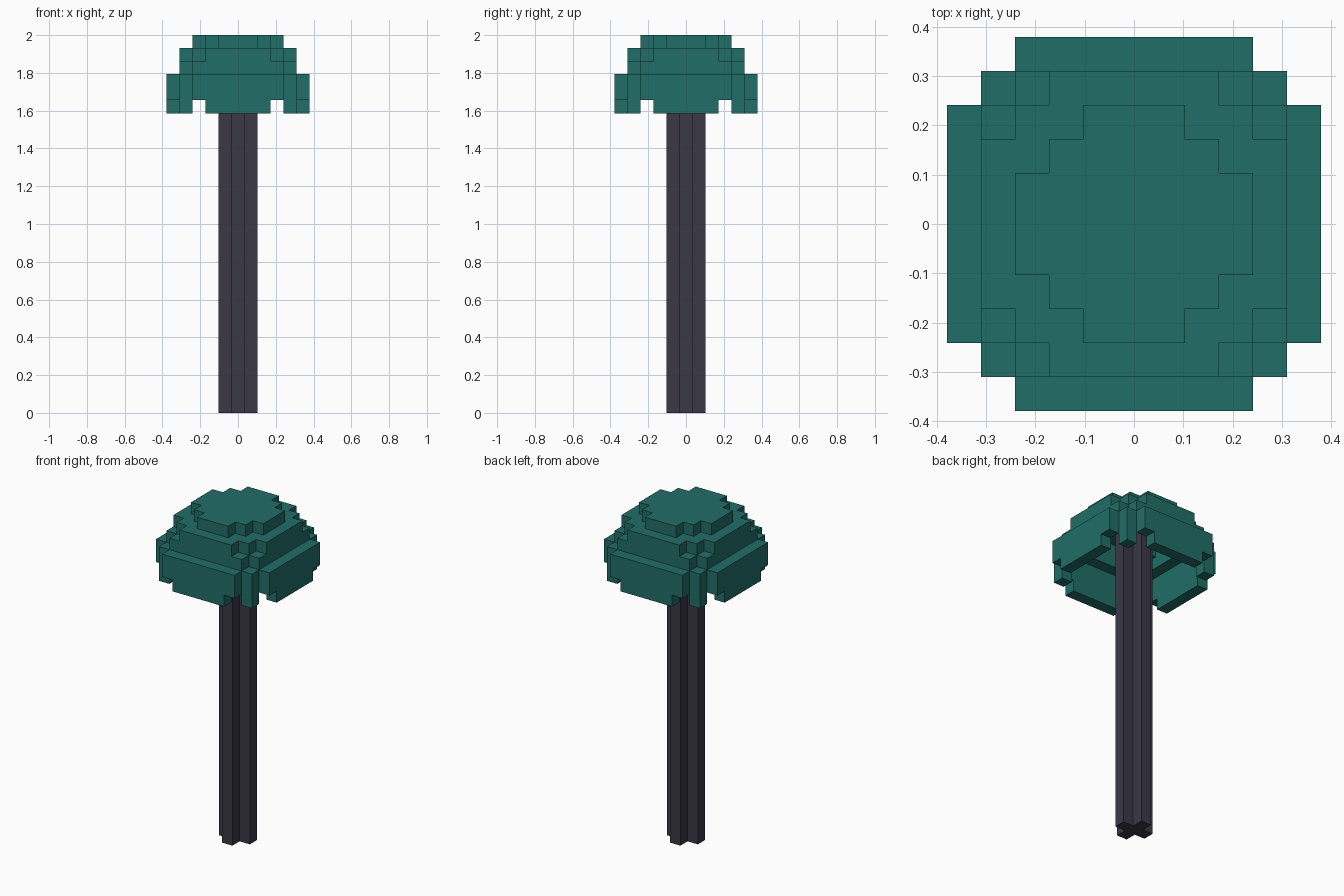
import bpy, bmesh
from mathutils import Vector

if "Cube" in bpy.data.objects:
    bpy.data.objects.remove(bpy.data.objects["Cube"], do_unlink=True)

LAYERS = 29
UNIT = 2 / LAYERS


def make_material(name, color):
    mat = bpy.data.materials.new(name)
    mat.use_nodes = True
    mat.diffuse_color = color
    mat.node_tree.nodes["Principled BSDF"].inputs["Base Color"].default_value = color
    return mat


def block_object(name, cells, mat):
    """Skin a set of grid cells with outward faces, then merge flat areas."""
    bm = bmesh.new()
    verts = {}

    def vert(p):
        key = tuple(round(c * 2) for c in p)
        if key not in verts:
            verts[key] = bm.verts.new(p * UNIT)
        return verts[key]

    for cell in cells:
        center = Vector(cell) + Vector((0, 0, 0.5))
        for axis in range(3):
            for sign in (-1, 1):
                n = Vector((0, 0, 0))
                n[axis] = sign
                if tuple(int(c) for c in Vector(cell) + n) in cells:
                    continue
                u = Vector((0, 0, 0))
                u[(axis + 1) % 3] = 1
                v = n.cross(u)
                corners = (-u - v, u - v, u + v, v - u)
                bm.faces.new([vert(center + (n + c) / 2) for c in corners])
    bmesh.ops.dissolve_limit(bm, angle_limit=0.01, verts=bm.verts[:], edges=bm.edges[:])
    mesh = bpy.data.meshes.new(name)
    bm.to_mesh(mesh)
    bm.free()
    mesh.materials.append(mat)
    obj = bpy.data.objects.new(name, mesh)
    bpy.context.collection.objects.link(obj)
    return obj


def outline(reach, diagonal):
    """Square of cells with stepped corners."""
    span = range(-reach, reach + 1)
    return {(x, y) for x in span for y in span if abs(x) + abs(y) <= diagonal}


def shell(shape, above):
    """Keep the rim of a layer and whatever the layer above leaves open."""
    steps = ((1, 0), (-1, 0), (0, 1), (0, -1))
    return {(x, y) for x, y in shape if (x, y) not in above
            or any((x + i, y + j) not in shape for i, j in steps)}


teal = make_material("teal", (0.0150, 0.155, 0.137, 1))
dark_wood = make_material("dark_wood", (0.043, 0.040, 0.062, 1))

# Canopy: hollow stepped dome, from the top layer down
canopy = set()
above = set()
z = LAYERS - 1
for reach, diagonal in ((3, 4), (4, 6), (4, 7), (5, 8), (5, 8)):
    shape = outline(reach, diagonal)
    canopy |= {(x, y, z) for x, y in shell(shape, above)}
    above = shape
    z -= 1

# Hanging hem: the lowest rim with notches beside each corner
canopy |= {(x, y, z) for x, y in shell(above, above) if 3 not in (abs(x), abs(y))}
block_object("canopy", canopy, teal)

# Trunk: cross-shaped column reaching the inside of the crown
trunk = {(x, y, h) for x, y in outline(1, 1) for h in range(LAYERS - 1)}
block_object("trunk", trunk, dark_wood)
